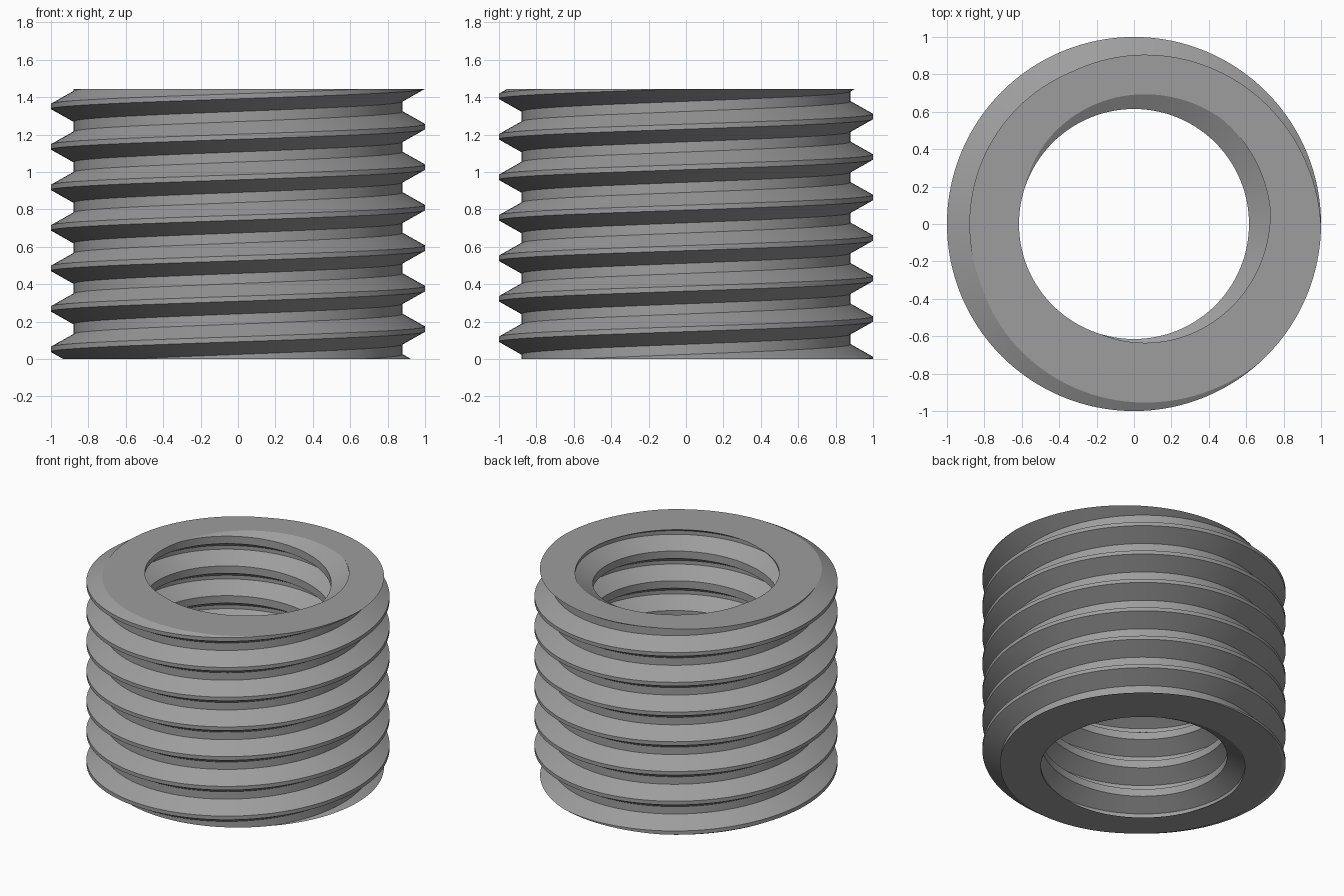
import bpy, bmesh, math

if "Cube" in bpy.data.objects:
    bpy.data.objects.remove(bpy.data.objects["Cube"])

HEIGHT = 1.445      # overall height
PITCH = 0.2165      # rise per turn, right-handed
SEGMENTS = 128      # steps per turn
TURNS = 11          # swept turns before trimming


def thread_surface(bm, wide_r, narrow_r, wide_flat, narrow_flat, phase):
    """Sweep a trapezoidal thread profile as one continuous helical wall."""
    flank = (PITCH - wide_flat - narrow_flat) / 2
    profile = [(wide_r, -wide_flat / 2), (wide_r, wide_flat / 2),
               (narrow_r, wide_flat / 2 + flank),
               (narrow_r, wide_flat / 2 + flank + narrow_flat)]
    columns = []
    for j in range(SEGMENTS):
        a = 2 * math.pi * j / SEGMENTS
        column = []
        for turn in range(-2, TURNS - 2):
            for r, dz in profile:
                z = phase + PITCH * (turn + j / SEGMENTS) + dz
                column.append(bm.verts.new((r * math.cos(a), r * math.sin(a), z)))
        columns.append(column)
    for j in range(SEGMENTS):
        left, right = columns[j], columns[(j + 1) % SEGMENTS]
        # the last column joins the first one a full turn higher
        shift = len(profile) if j == SEGMENTS - 1 else 0
        for k in range(len(left) - 1 - shift):
            bm.faces.new((left[k], right[k + shift],
                          right[k + 1 + shift], left[k + 1]))


def trim(bm, z, direction):
    """Cut the walls off flat at one end."""
    bmesh.ops.bisect_plane(bm, geom=bm.verts[:] + bm.edges[:] + bm.faces[:],
                           dist=1e-6, plane_co=(0, 0, z),
                           plane_no=(0, 0, direction), clear_outer=True)


bm = bmesh.new()
# outer thread: narrow crest, wider root
thread_surface(bm, 1.0, 0.88, PITCH / 8, PITCH / 4, 0.16)
# inner thread: narrow groove bottom, wider land around the bore
thread_surface(bm, 0.732, 0.615, PITCH / 8, PITCH / 4, 1.428 - 6 * PITCH)

# flat ring-shaped ends
trim(bm, 0.0, -1)
trim(bm, HEIGHT, 1)
bmesh.ops.remove_doubles(bm, verts=bm.verts[:], dist=1e-5)
for z in (0.0, HEIGHT):
    rim = [e for e in bm.edges if e.is_boundary
           and all(abs(v.co.z - z) < 1e-4 for v in e.verts)]
    bmesh.ops.triangle_fill(bm, edges=rim, use_beauty=True,
                            normal=(0, 0, 1 if z else -1))
bmesh.ops.recalc_face_normals(bm, faces=bm.faces[:])

mesh = bpy.data.meshes.new("threaded_sleeve")
bm.to_mesh(mesh)
bm.free()
sleeve = bpy.data.objects.new("threaded_sleeve", mesh)
bpy.context.collection.objects.link(sleeve)

# plain grey metal
grey = bpy.data.materials.new("grey_metal")
grey.diffuse_color = (0.34, 0.34, 0.34, 1)
grey.use_nodes = True
grey.node_tree.nodes["Principled BSDF"].inputs["Base Color"].default_value = grey.diffuse_color
mesh.materials.append(grey)

bpy.context.view_layer.objects.active = sleeve
sleeve.select_set(True)
bpy.ops.object.shade_smooth_by_angle(angle=math.radians(25))
